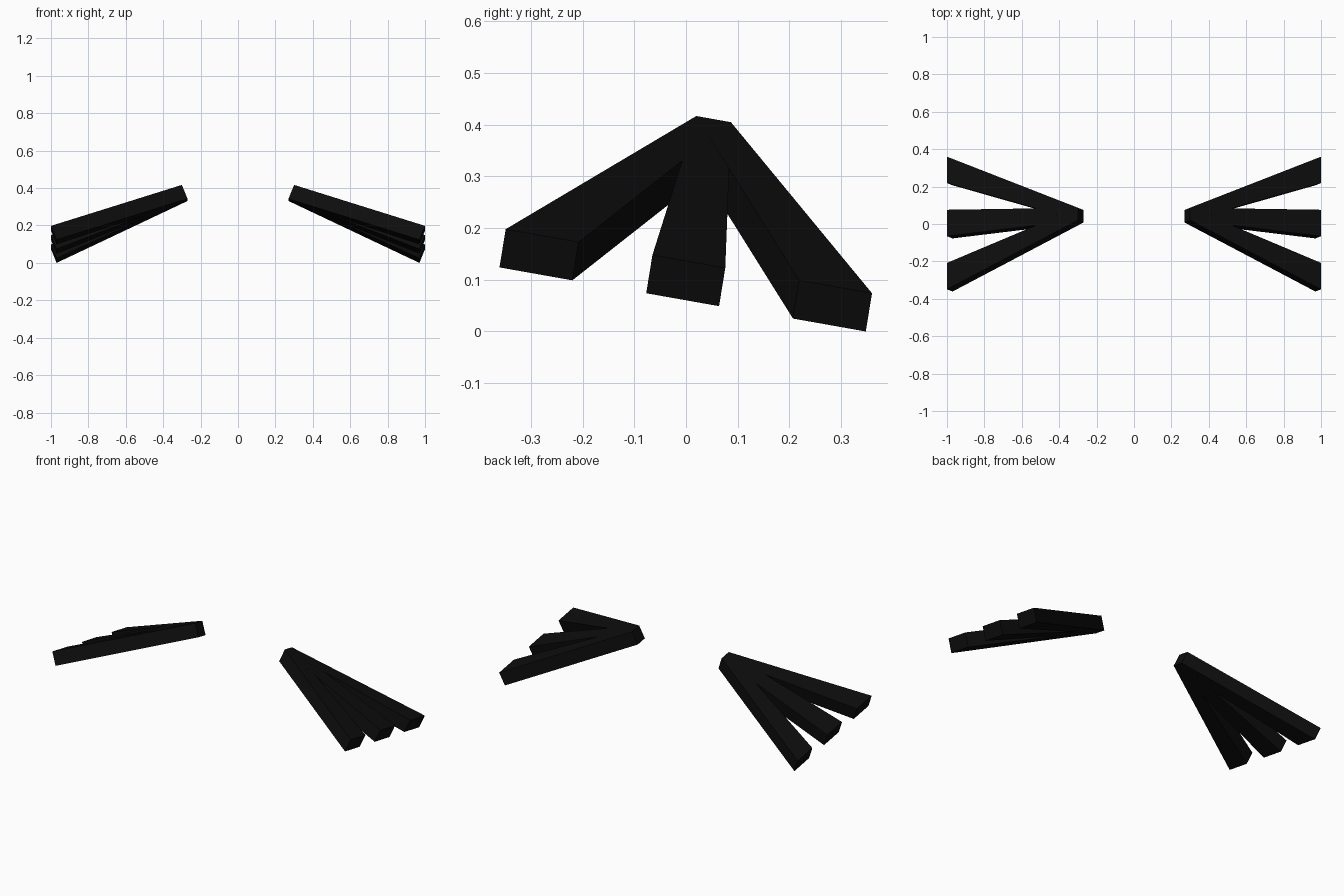
import bpy
import bmesh
from mathutils import Vector

cube = bpy.data.objects.get("Cube")
if cube:
    bpy.data.objects.remove(cube, do_unlink=True)

# Single near-black colour
black = bpy.data.materials.new("soft black")
black.use_nodes = True
colour = (0.004, 0.004, 0.004, 1)
black.diffuse_color = colour
black.node_tree.nodes["Principled BSDF"].inputs["Base Color"].default_value = colour

# Shared tilt: down edge of every end face, and the backward slope of its width
DOWN = Vector((-0.03, -0.012, -0.074))
ROOT = Vector((0.3, 0.02, 0.417))
ROOT_WIDTH = Vector((0, 0.067, -0.012))
TIP_WIDTH = Vector((0, 0.141, -0.025))


def end_corners(top, width):
    return [top, top + width, top + width + DOWN, top + DOWN]


def whisker(name, tip, side):
    """Tapered bar from the shared root to a wider tip, on one side."""
    bm = bmesh.new()
    rings = []
    for corners in (end_corners(ROOT, ROOT_WIDTH), end_corners(tip, TIP_WIDTH)):
        rings.append([bm.verts.new((side * c.x, c.y, c.z)) for c in corners])
    root, end = rings
    bm.faces.new(root)
    bm.faces.new(end)
    for i in range(4):
        j = (i + 1) % 4
        bm.faces.new((root[i], root[j], end[j], end[i]))
    bmesh.ops.recalc_face_normals(bm, faces=bm.faces)
    mesh = bpy.data.meshes.new(name)
    bm.to_mesh(mesh)
    bm.free()
    mesh.materials.append(black)
    obj = bpy.data.objects.new(name, mesh)
    bpy.context.collection.objects.link(obj)


# Three whiskers fan out on each side
tips = {
    "front": Vector((1, -0.349, 0.198)),
    "middle": Vector((1, -0.065, 0.148)),
    "back": Vector((1, 0.219, 0.099)),
}
for side_name, side in (("left", 1), ("right", -1)):
    for place, tip in tips.items():
        whisker(f"{place}_whisker_{side_name}", tip, side)
